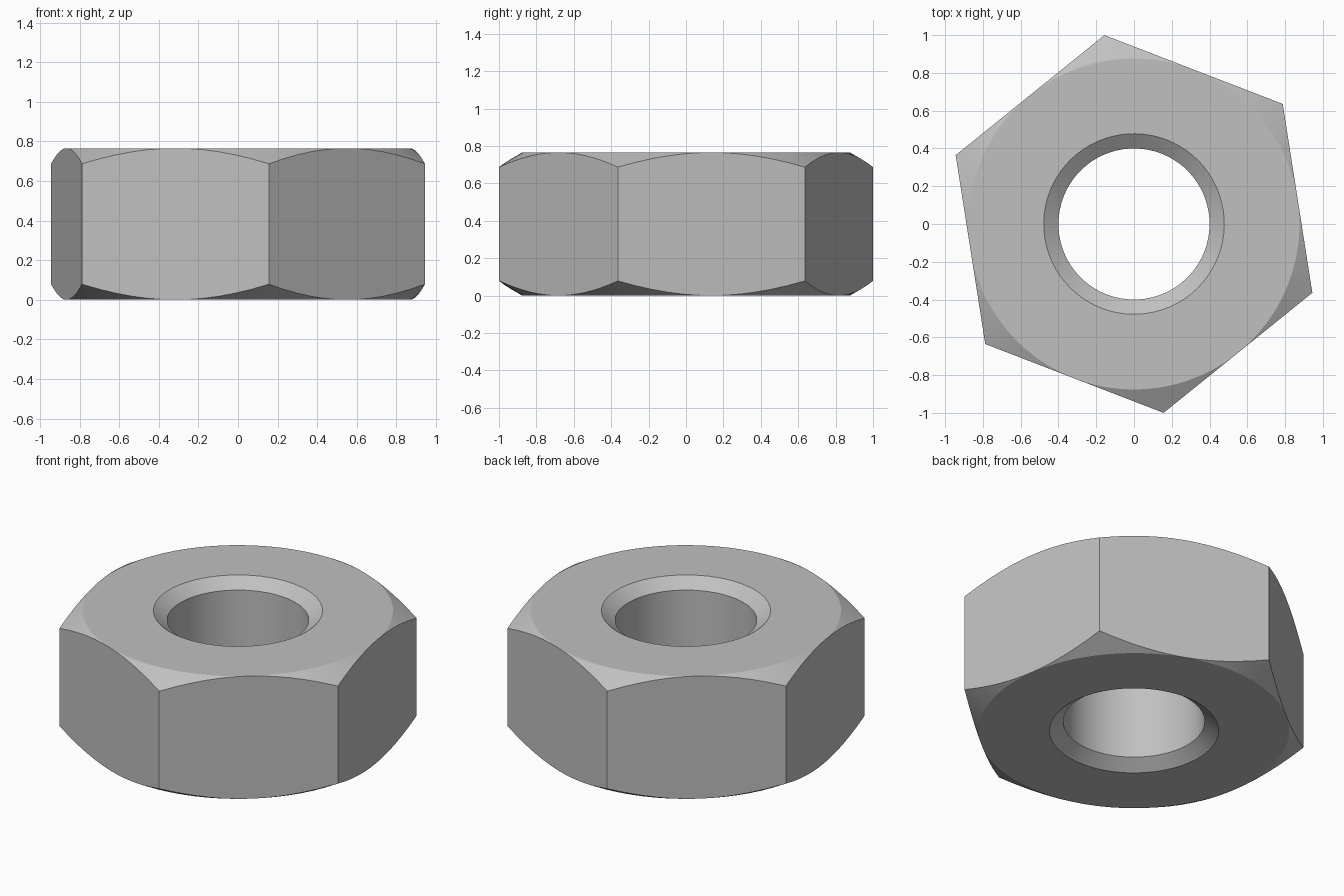
import bpy
import bmesh
from math import cos, sin, pi, radians, tan

cube = bpy.data.objects.get("Cube")
if cube:
    bpy.data.objects.remove(cube, do_unlink=True)

SEGMENTS = 72                  # multiple of 12: hits every corner and side middle
HEIGHT = 0.765
TURN = radians(38.9)           # direction of one corner
CORNER = 1.012
FLAT = CORNER * cos(pi / 6)    # centre to side, also radius of the flat face
BORE, RIM, SINK = 0.40, 0.478, 0.058

steel = bpy.data.materials.new("grey steel")
steel.use_nodes = True
colour = (0.53, 0.53, 0.53, 1)
steel.diffuse_color = colour
steel.node_tree.nodes["Principled BSDF"].inputs["Base Color"].default_value = colour


def section(angle):
    """Closed cross-section (radius, z) of the nut in one direction."""
    side = FLAT / cos(angle % (pi / 3) - pi / 6)
    drop = (side - FLAT) * tan(radians(30))
    lower = [(BORE, SINK), (RIM, 0), (FLAT, 0), (side, drop)]
    return lower + [(r, HEIGHT - z) for r, z in reversed(lower)]


# Sweep the section around the axis
bm = bmesh.new()
columns = []
for i in range(SEGMENTS):
    a = 2 * pi * i / SEGMENTS
    columns.append([bm.verts.new((r * cos(a + TURN), r * sin(a + TURN), z))
                    for r, z in section(a)])
for i, here in enumerate(columns):
    there = columns[(i + 1) % SEGMENTS]
    for j in range(len(here)):
        k = (j + 1) % len(here)
        bm.faces.new((here[j], there[j], there[k], here[k]))

# The chamfer vanishes at the middle of each side
bmesh.ops.remove_doubles(bm, verts=bm.verts, dist=0.0001)
bmesh.ops.recalc_face_normals(bm, faces=bm.faces)

mesh = bpy.data.meshes.new("hex_nut")
bm.to_mesh(mesh)
bm.free()
mesh.materials.append(steel)
nut = bpy.data.objects.new("hex_nut", mesh)
bpy.context.collection.objects.link(nut)

# Smooth cones and bore, crisp rims and corners
bpy.ops.object.select_all(action="DESELECT")
nut.select_set(True)
bpy.context.view_layer.objects.active = nut
bpy.ops.object.shade_smooth_by_angle(angle=radians(20))
